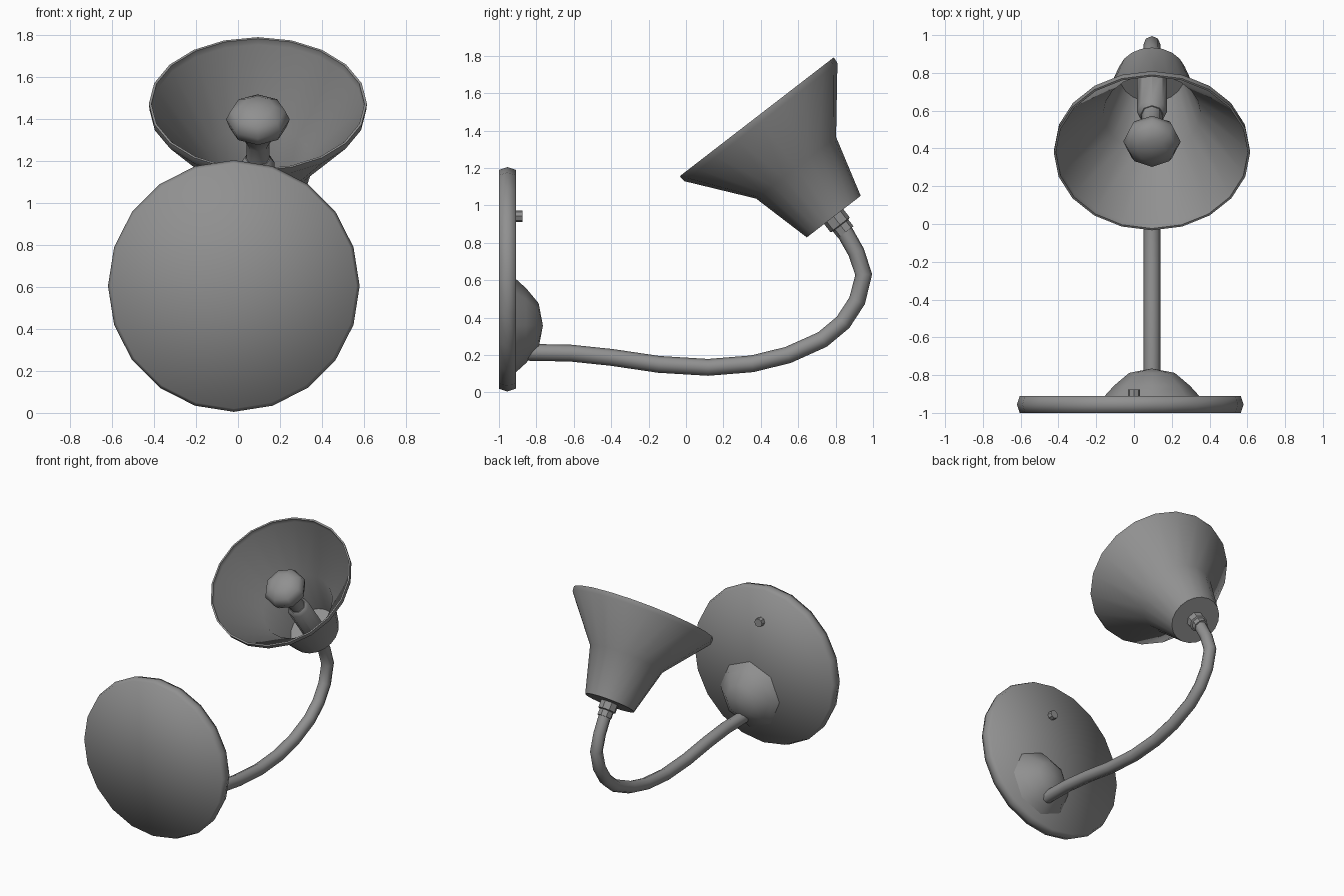
import bpy
import bmesh
from math import cos, sin, pi, radians
from mathutils import Matrix

cube = bpy.data.objects.get("Cube")
if cube:
    bpy.data.objects.remove(cube, do_unlink=True)

grey = bpy.data.materials.new("grey_metal")
grey.use_nodes = True
colour = (0.28, 0.28, 0.28, 1)
grey.diffuse_color = colour
grey.node_tree.nodes["Principled BSDF"].inputs["Base Color"].default_value = colour


def lathe(name, profile, sides, origin, tilt, sharp=40):
    """Revolve (radius, height) points round local z, then tilt about x."""
    bm = bmesh.new()
    rings = []
    for r, h in profile:
        if r == 0:
            rings.append([bm.verts.new((0, 0, h))])
        else:
            rings.append([bm.verts.new((r * cos(2 * pi * i / sides),
                                        r * sin(2 * pi * i / sides), h))
                          for i in range(sides)])
    for a, b in zip(rings, rings[1:]):
        for i in range(sides):
            j = (i + 1) % sides
            corners = [a[i % len(a)], a[j % len(a)], b[j % len(b)], b[i % len(b)]]
            bm.faces.new(list(dict.fromkeys(corners)))
    bmesh.ops.recalc_face_normals(bm, faces=bm.faces)
    mesh = bpy.data.meshes.new(name)
    bm.to_mesh(mesh)
    bm.free()
    mesh.materials.append(grey)
    obj = bpy.data.objects.new(name, mesh)
    bpy.context.collection.objects.link(obj)
    obj.matrix_world = Matrix.Translation(origin) @ Matrix.Rotation(tilt, 4, "X")
    bpy.ops.object.select_all(action="DESELECT")
    obj.select_set(True)
    bpy.context.view_layer.objects.active = obj
    bpy.ops.object.shade_smooth_by_angle(angle=radians(sharp))
    return obj


ARM_X = 0.095
OUT = -pi / 2          # local z points away from the wall
LAMP_TILT = 0.657      # lamp axis leans back over the arm
LAMP_BASE = (ARM_X, 0.79, 0.94)

# Wall plate with softly bevelled rim
lathe("wall_plate", [(0, 0), (0.585, 0), (0.6, 0.045), (0.585, 0.09), (0, 0.09)],
      20, (-0.02, -1, 0.605), OUT, 180)

# Dome where the arm leaves the plate, and the fixing screw
lathe("arm_dome", [(0.25, 0), (0.2, 0.055), (0.12, 0.122), (0, 0.145)],
      8, (ARM_X, -0.91, 0.357), OUT, 60)
lathe("plate_screw", [(0.032, 0), (0.032, 0.035), (0, 0.035)],
      8, (0, -0.91, 0.942), OUT)

# Flared shade with a thin wall
lathe("shade", [(0, 0), (0.182, 0), (0.27, 0.33), (0.517, 0.638), (0.52, 0.674),
                (0.508, 0.674), (0.505, 0.64), (0.258, 0.335), (0.172, 0.012), (0, 0.012)],
      20, LAMP_BASE, LAMP_TILT)

# Stepped collar joining shade and arm
lathe("shade_collar", [(0, 0.01), (0.065, 0.01), (0.065, -0.055), (0.052, -0.06),
                       (0.052, -0.105), (0, -0.105)],
      8, LAMP_BASE, LAMP_TILT)

# Socket and flattened bulb
lathe("bulb_socket", [(0.08, 0.01), (0.08, 0.32), (0.06, 0.345), (0, 0.345)],
      8, LAMP_BASE, LAMP_TILT)
lathe("bulb", [(0.055, 0.34), (0.055, 0.43), (0.08, 0.49), (0.135, 0.53), (0.152, 0.58),
               (0.13, 0.63), (0.075, 0.662), (0, 0.672)],
      8, LAMP_BASE, LAMP_TILT, 60)

# Curved arm as a swept tube
path = [(-0.87, 0.215), (-0.615, 0.21), (-0.395, 0.187), (-0.145, 0.15), (0.118, 0.134),
        (0.353, 0.153), (0.545, 0.2), (0.73, 0.283), (0.84, 0.375), (0.915, 0.49),
        (0.95, 0.63), (0.91, 0.75), (0.845, 0.865), (0.82, 0.9)]
curve = bpy.data.curves.new("arm", "CURVE")
curve.dimensions = "3D"
curve.bevel_depth = 0.045
curve.bevel_resolution = 2
curve.use_fill_caps = True
spline = curve.splines.new("POLY")
spline.points.add(len(path) - 1)
for point, (y, z) in zip(spline.points, path):
    point.co = (ARM_X, y, z, 1)
spline.use_smooth = True
curve.materials.append(grey)
bpy.context.collection.objects.link(bpy.data.objects.new("arm", curve))
